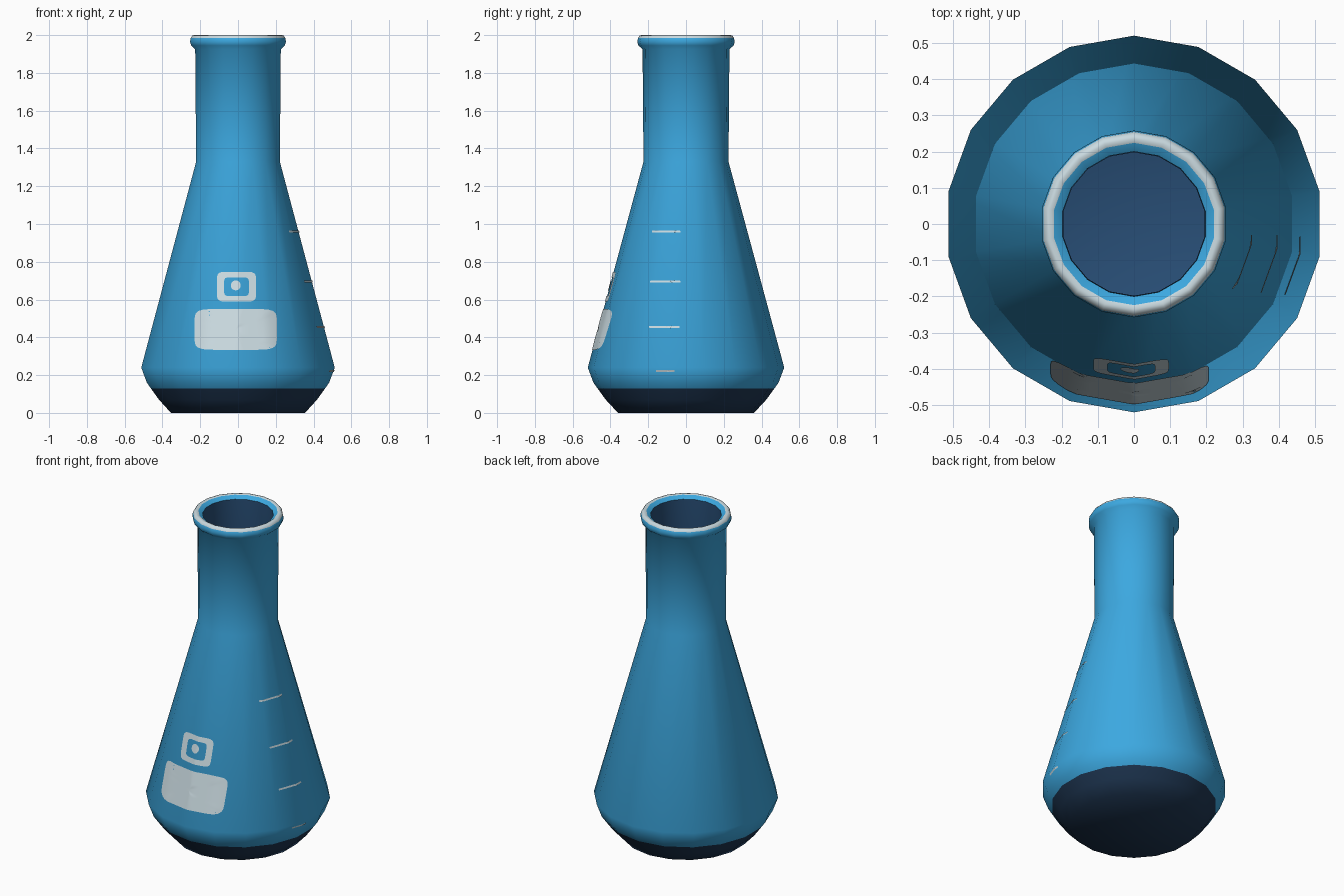
import bpy, bmesh, math

if "Cube" in bpy.data.objects:
    bpy.data.objects.remove(bpy.data.objects["Cube"])

SIDES = 18


def material(name, rgb):
    m = bpy.data.materials.new(name)
    lin = [((c / 255 + 0.055) / 1.055) ** 2.4 for c in rgb]
    m.diffuse_color = (*lin, 1)
    m.use_nodes = True
    m.node_tree.nodes["Principled BSDF"].inputs["Base Color"].default_value = m.diffuse_color
    return m


BLUE = material("flask blue", (60, 168, 224))
NAVY = material("base navy", (30, 54, 82))
INNER = material("inside navy", (40, 78, 118))
PALE = material("pale grey", (202, 218, 224))


def finish(bm, name, mats):
    me = bpy.data.meshes.new(name)
    bm.to_mesh(me)
    bm.free()
    for m in mats:
        me.materials.append(m)
    ob = bpy.data.objects.new(name, me)
    bpy.context.collection.objects.link(ob)
    bpy.ops.object.select_all(action='DESELECT')
    ob.select_set(True)
    bpy.context.view_layer.objects.active = ob
    bpy.ops.object.shade_smooth_by_angle(angle=math.radians(50))
    return ob


# Flask profile: radius, height, material of the band that follows
# 0 blue, 1 base, 2 inside, 3 pale rim
PROFILE = [
    (0.0, 0.0, 1), (0.36, 0.0, 1), (0.425, 0.07, 1), (0.467, 0.128, 0),
    (0.49, 0.16, 0), (0.52, 0.24, 0), (0.225, 1.33, 0), (0.23, 1.925, 0),
    (0.252, 1.945, 0), (0.258, 1.965, 0), (0.254, 1.985, 3), (0.245, 1.998, 3),
    (0.235, 2.0, 3), (0.224, 1.997, 0), (0.2, 1.98, 2), (0.198, 1.33, 2),
    (0.485, 0.24, 2), (0.4, 0.08, 2), (0.33, 0.03, 2), (0.0, 0.03, 2),
]


def flask():
    bm = bmesh.new()
    rings = []
    for r, z, _ in PROFILE:
        if r == 0:
            rings.append([bm.verts.new((0, 0, z))] * SIDES)
            continue
        angles = [math.pi / 2 + math.tau * i / SIDES for i in range(SIDES)]
        rings.append([bm.verts.new((r * math.cos(a), r * math.sin(a), z)) for a in angles])
    for k in range(len(rings) - 1):
        lo, hi = rings[k], rings[k + 1]
        for i in range(SIDES):
            j = (i + 1) % SIDES
            quad = list(dict.fromkeys([lo[i], lo[j], hi[j], hi[i]]))
            bm.faces.new(quad).material_index = PROFILE[k][2]
    bmesh.ops.recalc_face_normals(bm, faces=bm.faces)
    finish(bm, "flask_body", [BLUE, NAVY, INNER, PALE])


def wall_radius(z):
    outer = PROFILE[1:8]
    for (r0, z0, _), (r1, z1, _) in zip(outer, outer[1:]):
        if z0 <= z <= z1:
            return r0 + (r1 - r0) * (z - z0) / (z1 - z0)
    return outer[-1][0]


def on_wall(s, z, side):
    """Point on the faceted wall, s sideways, seen along direction 'side'."""
    p = wall_radius(z) * math.cos(math.pi / SIDES)
    depth = 9
    for i in range(SIDES):
        a = math.tau * i / SIDES - side
        if math.cos(a) > 0.1:
            depth = min(depth, (p - s * math.sin(a)) / math.cos(a))
    depth += 0.004
    c, d = math.cos(side), math.sin(side)
    return (depth * c - s * d, depth * d + s * c, z)


def decal(name, s, z, half_w, half_h, power, side, inner=0.0, rows=6):
    """Thin rounded patch (or frame, if inner > 0) hugging the wall."""
    bm = bmesh.new()
    n = 64
    rings = []
    for k in range(rows + 1):
        f = inner + (1 - inner) * k / rows
        ring = []
        for i in range(n):
            a = math.tau * i / n
            c, d = math.cos(a), math.sin(a)
            q = f / (abs(c) ** power + abs(d) ** power) ** (1 / power)
            ring.append(bm.verts.new(on_wall(s + half_w * q * c, z + half_h * q * d, side)))
        rings.append(ring)
    for lo, hi in zip(rings, rings[1:]):
        for i in range(n):
            j = (i + 1) % n
            bm.faces.new((lo[i], hi[i], hi[j], lo[j]))
    bmesh.ops.remove_doubles(bm, verts=bm.verts, dist=1e-5)
    finish(bm, name, [PALE])


flask()

# Front writing panel, with a framed dot above it
FRONT, RIGHT = -math.pi / 2, 0.0
decal("writing_panel", -0.012, 0.442, 0.218, 0.108, 7, FRONT)
decal("square_frame", -0.008, 0.668, 0.104, 0.079, 7, FRONT, inner=0.63, rows=3)
decal("centre_dot", -0.012, 0.675, 0.026, 0.026, 2, FRONT, rows=2)

# Volume marks up the right side
for i, (s, z, w) in enumerate([(-0.11, 0.222, 0.05), (-0.115, 0.455, 0.08),
                               (-0.11, 0.695, 0.08), (-0.105, 0.96, 0.075)]):
    decal(f"volume_mark_{i + 1}", s, z, w, 0.005, 20, RIGHT, rows=3)
